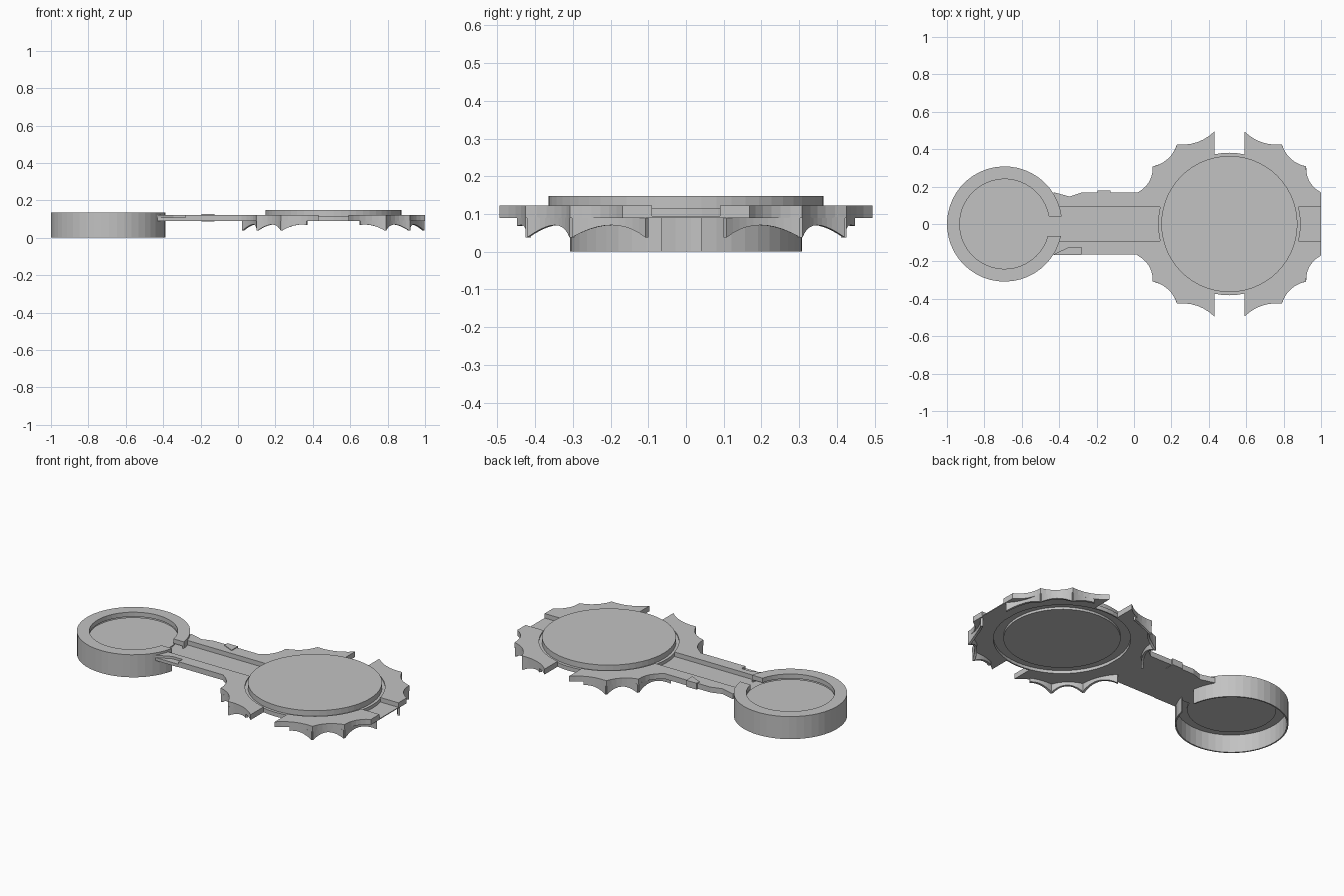
import bpy, bmesh, math
from mathutils import Vector

cube = bpy.data.objects.get("Cube")
if cube:
    bpy.data.objects.remove(cube, do_unlink=True)

grey = bpy.data.materials.new("plain_grey")
grey.use_nodes = True
COLOUR = (0.54, 0.54, 0.54, 1)
grey.diffuse_color = COLOUR
for node in grey.node_tree.nodes:
    if node.type == 'BSDF_PRINCIPLED':
        node.inputs["Base Color"].default_value = COLOUR


def finish(name, bm, recalc=True):
    if recalc:
        bmesh.ops.recalc_face_normals(bm, faces=bm.faces[:])
    mesh = bpy.data.meshes.new(name)
    bm.to_mesh(mesh)
    bm.free()
    mesh.materials.append(grey)
    obj = bpy.data.objects.new(name, mesh)
    bpy.context.collection.objects.link(obj)
    return obj


def prism(name, outline, z0, z1):
    """Extrude a flat outline between two heights."""
    bm = bmesh.new()
    low = [bm.verts.new((x, y, z0)) for x, y in outline]
    high = [bm.verts.new((x, y, z1)) for x, y in outline]
    bm.faces.new(low[::-1])
    bm.faces.new(high)
    for i in range(len(low)):
        j = (i + 1) % len(low)
        bm.faces.new((low[i], low[j], high[j], high[i]))
    return finish(name, bm)


def box(name, x0, x1, y0, y1, z0, z1):
    return prism(name, [(x0, y0), (x1, y0), (x1, y1), (x0, y1)], z0, z1)


def lathe(name, profile, cx, steps=48):
    """Spin a (radius, height) profile around a vertical axis."""
    bm = bmesh.new()
    verts = [bm.verts.new((cx + r, 0, z)) for r, z in profile]
    edges = [bm.edges.new(pair) for pair in zip(verts, verts[1:])]
    bmesh.ops.spin(bm, geom=verts + edges, cent=(cx, 0, 0), axis=(0, 0, 1),
                   angle=math.tau, steps=steps, use_duplicate=False)
    bmesh.ops.remove_doubles(bm, verts=bm.verts[:], dist=1e-4)
    return finish(name, bm)


def arc(r, a0, a1, steps):
    return [(r * math.cos(a0 + (a1 - a0) * i / steps),
             r * math.sin(a0 + (a1 - a0) * i / steps)) for i in range(steps + 1)]


def bezier(a, c, b, t):
    a, b, c = Vector(a), Vector(b), Vector(c)
    return a * (1 - t) ** 2 + c * 2 * t * (1 - t) + b * t * t


# Small hollow dish, open toward the bridge
DISH_X, DISH_R, RIM_R = -0.692, 0.308, 0.24
GAP_BACK, GAP_FRONT = 0.04, 0.065


def open_ring(name, r0, r1, z0, z1):
    outer = arc(r1, math.asin(GAP_BACK / r1), math.tau - math.asin(GAP_FRONT / r1), 44)
    inner = arc(r0, math.tau - math.asin(GAP_FRONT / r0), math.asin(GAP_BACK / r0), 44)
    prism(name, [(DISH_X + x, y) for x, y in outer + inner], z0, z1)


open_ring("dish_wall", 0.3, DISH_R, 0, 0.135)
open_ring("dish_rim", RIM_R, 0.302, 0.108, 0.135)
lathe("dish_floor", [(0, 0.093), (0.242, 0.093), (0.242, 0.102), (0, 0.102)], DISH_X)

# Bridge walkway and its raised curbs
DECK_LOW, DECK_TOP = 0.09, 0.122
box("walkway", -0.47, 0.14, -0.09, 0.09, DECK_LOW, 0.095)
box("end_walkway", 0.88, 1.0, -0.09, 0.09, DECK_LOW, 0.095)
prism("back_curb", [(-0.42, 0.09), (0.02, 0.09), (0.02, 0.168), (-0.28, 0.168),
                    (-0.345, 0.147), (-0.43, 0.17)], DECK_LOW, DECK_TOP)
prism("front_curb", [(-0.43, -0.165), (-0.345, -0.125), (-0.28, -0.125),
                     (-0.28, -0.162), (0.02, -0.162), (0.02, -0.09),
                     (-0.42, -0.09)], DECK_LOW, DECK_TOP)
prism("front_sunken_wedge", [(-0.43, -0.165), (-0.28, -0.165), (-0.28, -0.125),
                             (-0.345, -0.125)], DECK_LOW, 0.108)
prism("back_clip", [(-0.195, 0.15), (-0.125, 0.118), (-0.125, 0.178),
                    (-0.195, 0.178)], 0.088, 0.126)

# Large round pad with a stepped edge and a grooved underside
PAD_X = 0.51
lathe("round_pad", [(0, 0.094), (0.318, 0.094), (0.318, 0.108), (0.373, 0.108),
                    (0.373, 0.09), (0.381, 0.09), (0.381, 0.115),
                    (0.364, 0.115), (0.364, 0.148), (0, 0.148)], PAD_X, 56)

# Scalloped deck quadrants with arched fins hanging below
CUSPS = [(0.08, 0.495), (0.28, 0.425), (0.41, 0.307), (0.49, 0.168)]
STEPS = 6


def pulled(a, b):
    """Control point drawn toward the pad to make the scallop concave."""
    mid = (Vector(a) + Vector(b)) / 2
    return mid - mid.normalized() * 0.048


def fin(name, place, a, c, b, start):
    bm = bmesh.new()
    rows = []
    for i in range(11):
        t = start + (1 - start) * i / 10
        x, y = place(bezier(a, c, b, t) * 0.985)
        z = 0.038 + 0.13 * t * (1 - t)
        rows.append((bm.verts.new((x, y, DECK_LOW + 0.002)), bm.verts.new((x, y, z))))
    for p, q in zip(rows, rows[1:]):
        bm.faces.new((p[0], q[0], q[1], p[1]))
    obj = finish(name, bm, recalc=False)
    shell = obj.modifiers.new("thickness", 'SOLIDIFY')
    shell.thickness = 0.014
    shell.offset = 0


for sx, side in ((1, "left"), (-1, "right")):
    for sy, end in ((1, "back"), (-1, "front")):
        def place(p):
            return PAD_X + sx * p[0], sy * p[1]

        label = end + "_" + side
        inner = 0.38
        pts = arc(inner, math.asin(0.09 / inner), math.acos(0.08 / inner), 14)
        for a, b in zip(CUSPS, CUSPS[1:]):
            pts += [tuple(bezier(a, pulled(a, b), b, i / STEPS)) for i in range(STEPS)]
        pts += [CUSPS[-1], (CUSPS[-1][0], 0.09)]
        prism("scalloped_deck_" + label, [place(p) for p in pts], DECK_LOW, DECK_TOP)

        c0, c1, c2, c3 = CUSPS
        fin("fin_a_" + label, place, c0, pulled(c0, c1), c1, 0.36)
        fin("fin_b_" + label, place, c1, pulled(c1, c2), c2, 0)
        fin("fin_c_" + label, place, c2, (0.41, 0.19), (0.49, 0.105), 0)
